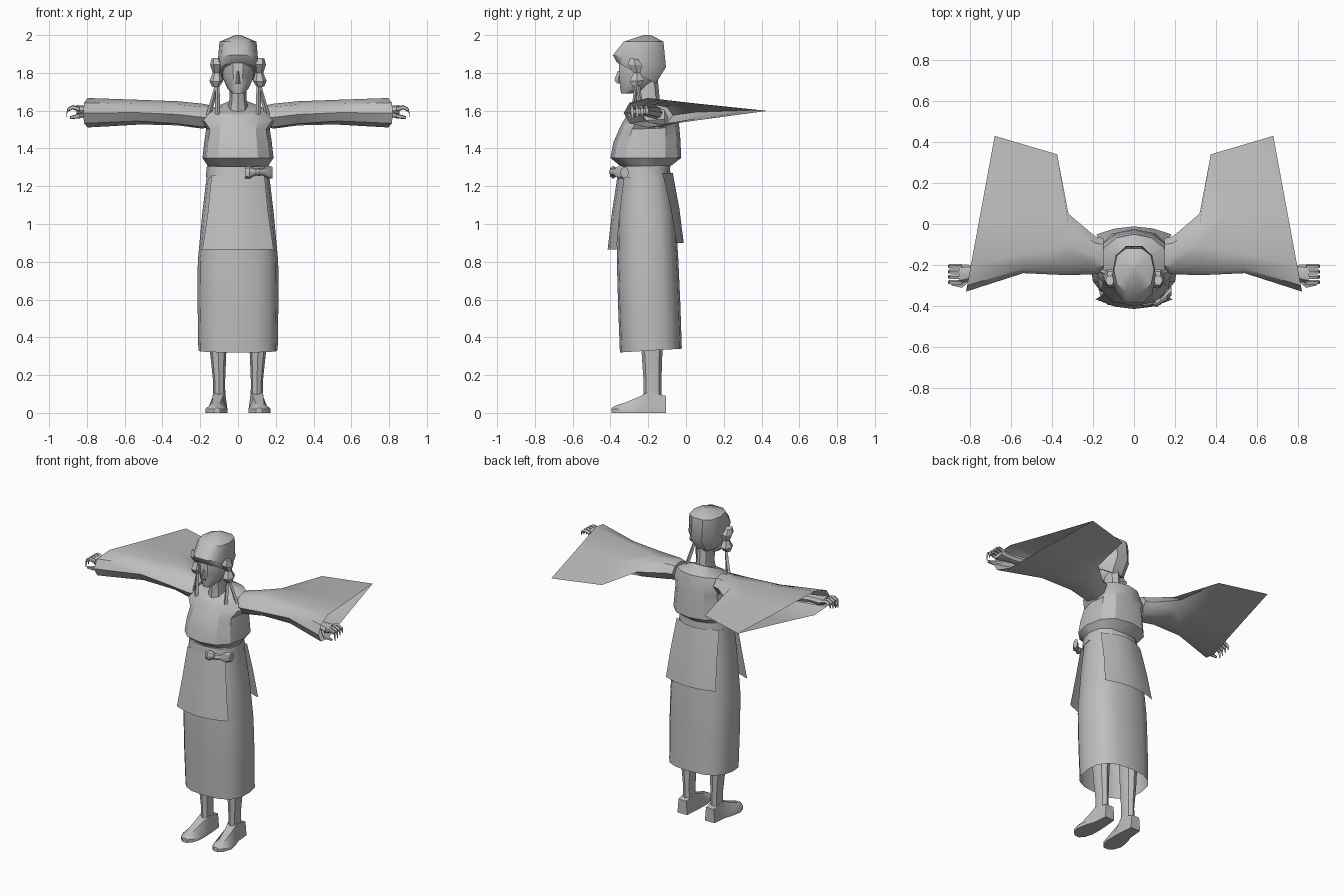
import bpy, bmesh, math
from mathutils import Vector

grey = bpy.data.materials.new("plain grey")
grey.diffuse_color = (0.52, 0.52, 0.52, 1)


def loft(name, rings, cap0=True, cap1=True, closed=True, angle=40):
    """Skin a list of equal-length point rings into one object."""
    bm = bmesh.new()
    vs = [[bm.verts.new(p) for p in r] for r in rings]
    n = len(vs[0])
    for a, b in zip(vs, vs[1:]):
        for i in range(n if closed else n - 1):
            j = (i + 1) % n
            bm.faces.new((a[i], a[j], b[j], b[i]))
    if closed and cap0:
        bm.faces.new(vs[0][::-1])
    if closed and cap1:
        bm.faces.new(vs[-1])
    bmesh.ops.recalc_face_normals(bm, faces=bm.faces)
    me = bpy.data.meshes.new(name)
    bm.to_mesh(me)
    bm.free()
    me.materials.append(grey)
    ob = bpy.data.objects.new(name, me)
    bpy.context.collection.objects.link(ob)
    bpy.ops.object.select_all(action='DESELECT')
    ob.select_set(True)
    bpy.context.view_layer.objects.active = ob
    bpy.ops.object.shade_smooth_by_angle(angle=math.radians(angle))
    return ob


def level(zf, zb, rx, yf, yb, n=12, p=2.0, cx=0.0):
    """Horizontal superellipse ring, tilted from zf in front to zb behind."""
    pts = []
    for i in range(n):
        a = 2 * math.pi * i / n
        c, s = math.cos(a), math.sin(a)
        u = math.copysign(abs(c) ** (2 / p), c)
        v = math.copysign(abs(s) ** (2 / p), s)
        t = (v + 1) / 2
        pts.append(Vector((cx + rx * u, yf + (yb - yf) * t, zf + (zb - zf) * t)))
    return pts


def upright(x, y, z, ry, rz, n=8):
    """Ring facing along x."""
    return [Vector((x, y + ry * math.cos(2 * math.pi * i / n),
                    z + rz * math.sin(2 * math.pi * i / n))) for i in range(n)]


def flip(rings, s):
    return [[Vector((p[0] * s, p[1], p[2])) for p in r] for r in rings]


# Torso blouse with pointed shoulders
loft("blouse", [
    level(1.30, 1.30, .155, -.34, -.09),
    level(1.35, 1.35, .188, -.40, -.025, p=2.4),
    level(1.43, 1.45, .178, -.385, -.03, p=2.4),
    level(1.50, 1.51, .168, -.355, -.035, p=2.4),
    level(1.54, 1.56, .205, -.335, -.04),
    level(1.58, 1.62, .168, -.31, -.05),
    level(1.59, 1.66, .075, -.285, -.125)], angle=30)
loft("neck", [level(1.56, 1.60, .062, -.28, -.13, 8),
              level(1.65, 1.67, .045, -.27, -.14, 8),
              level(1.73, 1.77, .045, -.28, -.15, 8)])

# Head, nose and hair cap
loft("face", [
    level(1.69, 1.69, .028, -.345, -.29, 10),
    level(1.72, 1.71, .055, -.352, -.21, 10),
    level(1.78, 1.76, .080, -.358, -.16, 10),
    level(1.86, 1.82, .090, -.362, -.14, 10),
    level(1.92, 1.92, .080, -.34, -.15, 10)])
loft("nose", [level(1.745, 1.745, .014, -.365, -.34, 4),
              level(1.76, 1.76, .010, -.380, -.34, 4),
              level(1.81, 1.81, .005, -.362, -.34, 4)])
loft("hair", [
    level(1.86, 1.74, .096, -.372, -.155, 10, 2.3),
    level(1.895, 1.83, .107, -.393, -.100, 10, 2.3),
    level(1.965, 1.965, .098, -.335, -.115, 10, 2.5),
    level(2.0, 2.0, .015, -.225, -.185, 10)])

# Belt and its bow
loft("belt", [level(1.245, 1.255, .170, -.362, -.082, p=2.4),
              level(1.305, 1.31, .165, -.355, -.085, p=2.4)])
loft("belt_bow", [
    upright(.038, -.385, 1.272, .014, .030), upright(.06, -.385, 1.274, .022, .034),
    upright(.095, -.38, 1.276, .014, .018), upright(.11, -.385, 1.276, .022, .022),
    upright(.13, -.375, 1.276, .014, .018), upright(.16, -.35, 1.274, .026, .036),
    upright(.183, -.325, 1.272, .022, .030)], angle=30)

# Skirt, open at the hem
loft("skirt", [
    level(.32, .34, .210, -.350, -.022, 16, 2.6),
    level(.58, .58, .214, -.360, -.030, 16, 2.6),
    level(.80, .80, .213, -.366, -.040, 16, 2.6),
    level(1.05, 1.05, .190, -.360, -.055, 16, 2.6),
    level(1.26, 1.26, .165, -.345, -.085, 16, 2.6)], cap0=False)


# Apron panels: gently curved strips in front and behind
def strip(z, half, ymid, yedge):
    return [Vector((half * u, ymid + (yedge - ymid) * u * u, z))
            for u in (-1, -.5, 0, .5, 1)]


loft("front_apron", [strip(1.26, .14, -.362, -.325), strip(1.06, .16, -.392, -.35),
                     strip(.865, .188, -.415, -.368)], closed=False)
loft("back_apron", [strip(1.27, .155, -.070, -.125), strip(1.08, .168, -.035, -.08),
                    strip(.90, .182, -.012, -.05)], closed=False)


# Wide trailing sleeve sections: front point, back point, mid height, profile
ROUND = [(0, 0), (.18, .8), (.5, 1), (.82, .75), (1, 0)]
BAG = [(0, 0), (.04, .7), (.17, 1), (.5, .58), (1, 0)]


def section(front, back, z, h, prof):
    pts = prof + [(t, -k) for t, k in prof[-2:0:-1]]
    return [Vector((front[0] + (back[0] - front[0]) * t,
                    front[1] + (back[1] - front[1]) * t, z + .012 * t + h * k))
            for t, k in pts]


SLEEVE = [
    section((.15, -.235), (.15, -.07), 1.565, .058, ROUND),
    section((.19, -.245), (.19, -.06), 1.565, .066, ROUND),
    section((.32, -.25), (.32, .05), 1.58, .064, ROUND),
    section((.54, -.24), (.375, .34), 1.59, .065, BAG),
    section((.82, -.33), (.68, .43), 1.587, .078, BAG)]

for s, side in ((1, "left"), (-1, "right")):
    loft(side + "_sleeve", flip(SLEEVE, s), cap1=False)
    # Forearm and palm, curled fingers, thumb
    loft(side + "_hand", flip([
        upright(.45, -.16, 1.59, .035, .035), upright(.76, -.23, 1.60, .028, .026),
        upright(.82, -.24, 1.60, .042, .028), upright(.855, -.245, 1.605, .045, .024)], s))
    for k in range(4):
        y = -.285 + .026 * k
        loft(side + "_finger", flip([
            upright(.84, y, 1.608, .012, .014, 5), upright(.875, y, 1.618, .012, .012, 5),
            upright(.903, y, 1.604, .011, .011, 5),
            upright(.908, y, 1.560 + .008 * k, .005, .005, 5)], s))
    loft(side + "_thumb", flip([
        upright(.80, -.265, 1.585, .015, .015, 5), upright(.84, -.30, 1.572, .014, .014, 5),
        upright(.89, -.295, 1.563, .007, .008, 5)], s))

    # Hair bow beside the ear with two hanging ribbons
    loft(side + "_hair_bow", flip([
        level(1.725, 1.735, .022, -.285, -.235, 6, cx=.118),
        level(1.755, 1.76, .036, -.305, -.215, 6, cx=.115),
        level(1.800, 1.80, .022, -.280, -.240, 6, cx=.112),
        level(1.845, 1.84, .036, -.315, -.225, 6, cx=.112),
        level(1.880, 1.87, .022, -.300, -.250, 6, cx=.118)], s), angle=30)
    for x1, y1 in ((.108, -.28), (.155, -.23)):
        loft(side + "_hair_ribbon", flip([
            level(1.76, 1.76, .008, -.268, -.248, 4, cx=.108),
            level(1.68, 1.68, .012, (y1 - .26) / 2 - .01, (y1 - .26) / 2 + .01, 4,
                  cx=.108 + (x1 - .108) * .4),
            level(1.58, 1.58, .014, y1 - .01, y1 + .01, 4, cx=x1)], s))

    # Leg and pointed shoe
    loft(side + "_leg", flip([
        level(.07, .07, .033, -.225, -.13, 8, cx=.10),
        level(.17, .17, .032, -.225, -.13, 8, cx=.10),
        level(.32, .32, .043, -.235, -.125, 8, cx=.105),
        level(.70, .70, .060, -.25, -.11, 8, cx=.105)], s))
    shoe = []
    for y, cx, wb, wt, zt in ((-.105, .10, .034, .028, .09), (-.20, .10, .042, .032, .11),
                              (-.25, .108, .052, .026, .085), (-.32, .115, .058, .022, .055),
                              (-.37, .115, .042, .016, .04), (-.395, .112, .016, .008, .026)):
        shoe.append([Vector((cx - wb, y, 0)), Vector((cx + wb, y, 0)),
                     Vector((cx + wb, y, .02)), Vector((cx + wt, y, zt)),
                     Vector((cx - wt, y, zt)), Vector((cx - wb, y, .02))])
    loft(side + "_shoe", flip(shoe, s))
